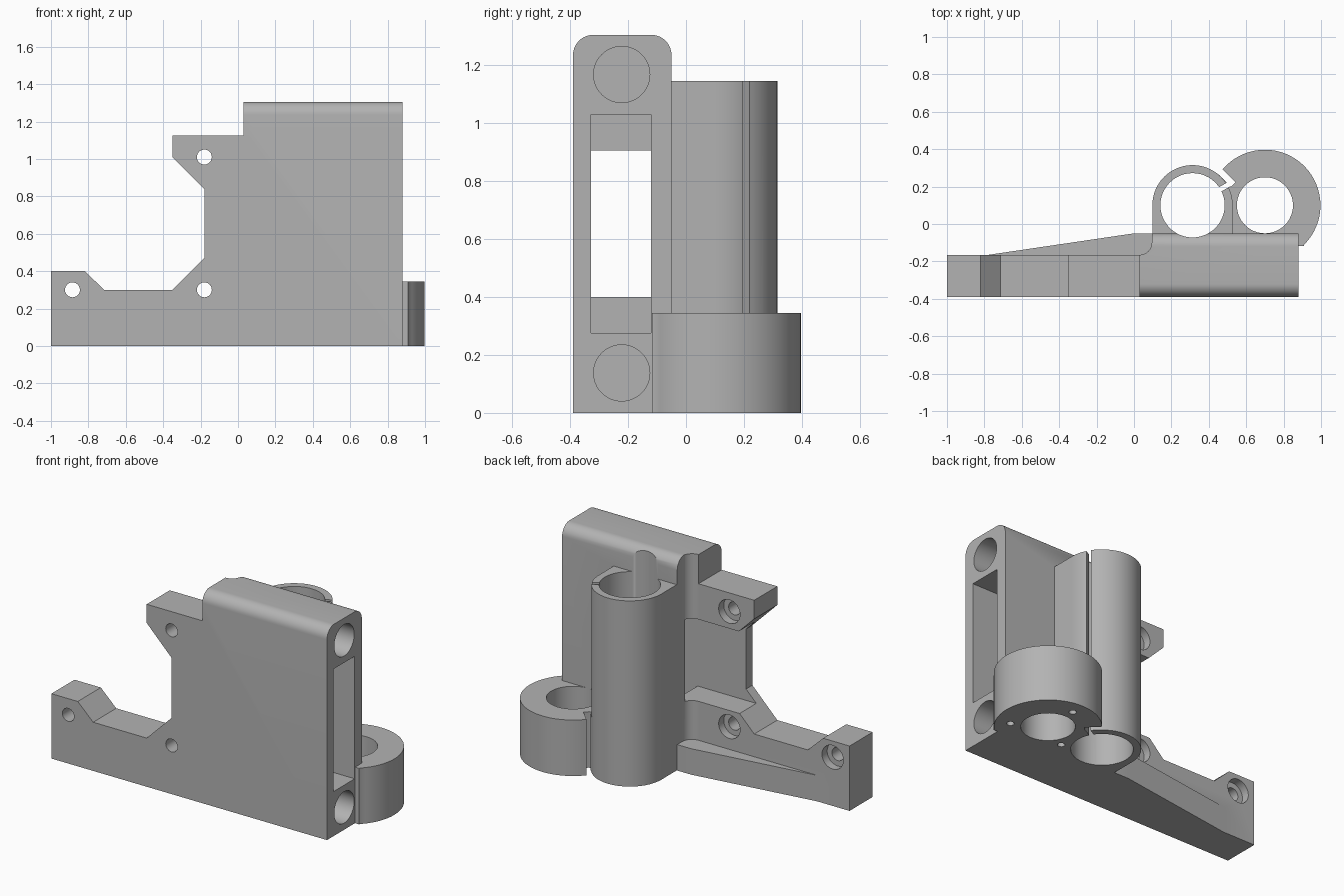
import bpy, bmesh
from math import sin, cos, radians
from mathutils import Vector

if "Cube" in bpy.data.objects:
    bpy.data.objects.remove(bpy.data.objects["Cube"])

grey = bpy.data.materials.new("plain_grey")
grey.use_nodes = True
grey.diffuse_color = (0.45, 0.45, 0.45, 1)
grey.node_tree.nodes["Principled BSDF"].inputs["Base Color"].default_value = (0.45, 0.45, 0.45, 1)


def arc(cx, cy, r, start, end, steps):
    angles = [radians(start + (end - start) * i / steps) for i in range(steps + 1)]
    return [(cx + r * cos(a), cy + r * sin(a)) for a in angles]


def circle(cx, cy, r, steps=48):
    return arc(cx, cy, r, 0, 360, steps)[:-1]


def rect(a0, b0, a1, b1):
    return [(a0, b0), (a1, b0), (a1, b1), (a0, b1)]


def prism(name, outline, axis, low, high):
    """Extrude a 2D outline along one axis; the outline uses the other two in order."""
    place = {"x": lambda a, b, h: (h, a, b),
             "y": lambda a, b, h: (a, h, b),
             "z": lambda a, b, h: (a, b, h)}[axis]
    bm = bmesh.new()
    face = bm.faces.new([bm.verts.new(place(a, b, low)) for a, b in outline])
    top = bmesh.ops.extrude_face_region(bm, geom=[face])["geom"]
    bmesh.ops.translate(bm, vec=Vector(place(0, 0, high - low)),
                        verts=[v for v in top if isinstance(v, bmesh.types.BMVert)])
    bmesh.ops.recalc_face_normals(bm, faces=bm.faces)
    mesh = bpy.data.meshes.new(name)
    bm.to_mesh(mesh)
    bm.free()
    mesh.materials.append(grey)
    obj = bpy.data.objects.new(name, mesh)
    bpy.context.collection.objects.link(obj)
    return obj


def combine(target, other, operation):
    bpy.context.view_layer.objects.active = target
    mod = target.modifiers.new(operation.lower(), "BOOLEAN")
    mod.operation, mod.object, mod.solver = operation, other, "EXACT"
    bpy.ops.object.modifier_apply(modifier=mod.name)
    bpy.data.objects.remove(other)


def cut(target, *args):
    combine(target, prism("cutter", *args), "DIFFERENCE")


FRONT, PLATE_BACK, BLOCK_BACK = -0.39, -0.165, -0.05
TOP = 1.305

# Main block with rounded top edges
side = ([(FRONT, 0), (BLOCK_BACK, 0)]
        + arc(BLOCK_BACK - 0.07, TOP - 0.07, 0.07, 0, 90, 10)
        + arc(FRONT + 0.07, TOP - 0.07, 0.07, 90, 180, 10))
body = prism("bracket_body", side, "x", 0.03, 0.88)

# Concave corner at the back left of the block
corner = [(-0.1, PLATE_BACK)] + arc(0.03, -0.10, 0.065, -90, 0, 10) + [(0.095, 0.1), (-0.1, 0.1)]
cut(body, corner, "z", -0.1, 1.5)

# Flat plate with its two mounting arms
plate = [(-1, 0), (0.06, 0), (0.06, 1.125), (-0.35, 1.125), (-0.35, 1.01), (-0.18, 0.84),
         (-0.18, 0.47), (-0.35, 0.30), (-0.715, 0.30), (-0.82, 0.40), (-1, 0.40)]
combine(body, prism("arm_plate", plate, "y", FRONT, PLATE_BACK), "UNION")

# Stiffening wedge along the foot
wedge = [(-0.78, PLATE_BACK), (-0.78, -0.25), (0.15, -0.25), (0.15, BLOCK_BACK), (0, BLOCK_BACK)]
combine(body, prism("foot_wedge", wedge, "z", 0, 0.16), "UNION")

# Bearing sleeve blended into the block
BX, BY = 0.313, 0.10
sleeve = arc(BX, BY, 0.215, 0, 180, 28) + [(BX - 0.215, -0.12), (BX + 0.215, -0.12)]
combine(body, prism("bearing_sleeve", sleeve, "z", 0, 1.145), "UNION")

# Short nut ring with a flat front
RX, RY = 0.70, 0.10
ring = [p for p in circle(RX, RY, 0.297, 64) if p[1] > -0.115]
start = next(i for i, p in enumerate(ring) if i and p[0] - ring[i - 1][0] > 0.1)
ring = ring[:start] + [(0.495, -0.117), (0.908, -0.117)] + ring[start:]
combine(body, prism("nut_ring", ring, "z", 0, 0.345), "UNION")

# Vertical bores
cut(body, circle(BX, BY, 0.172), "z", -0.1, 1.5)
cut(body, circle(RX, RY, 0.15), "z", -0.1, 0.5)
for angle in (90, 210, 330):
    a = radians(angle)
    cut(body, circle(RX + 0.21 * cos(a), RY + 0.21 * sin(a), 0.021, 16), "z", -0.1, 0.25)


# Cranked slit that lets the sleeve flex
def slanted(angle, r0, r1, t0, t1):
    c, s = cos(radians(angle)), sin(radians(angle))
    return [(BX + r * c - t * s, BY + r * s + t * c) for r, t in rect(r0, t0, r1, t1)]


cut(body, slanted(30, 0.14, 0.235, -0.013, 0.013), "z", -0.1, 1.3)
cut(body, slanted(45, 0.2155, 0.25, -0.075, 0.16), "z", -0.1, 1.3)

# Belt passage, wider on the right
cut(body, rect(-0.328, 0.40, -0.12, 0.905), "x", -1.2, 1.2)
cut(body, rect(-0.328, 0.275, -0.12, 1.03), "x", 0.15, 1.2)

# Blind rod sockets
for z in (0.138, 1.168):
    cut(body, circle(-0.222, z, 0.097), "x", 0.1, 1.2)

# Counterbored screw holes
for x, z in ((-0.885, 0.30), (-0.18, 0.30), (-0.18, 1.01)):
    cut(body, circle(x, z, 0.04, 24), "y", -0.6, 0.0)
    cut(body, circle(x, z, 0.073, 32), "y", PLATE_BACK - 0.05, PLATE_BACK + 0.03)

bpy.ops.object.select_all(action="DESELECT")
body.select_set(True)
bpy.context.view_layer.objects.active = body
bpy.ops.object.shade_smooth_by_angle(angle=radians(30))
